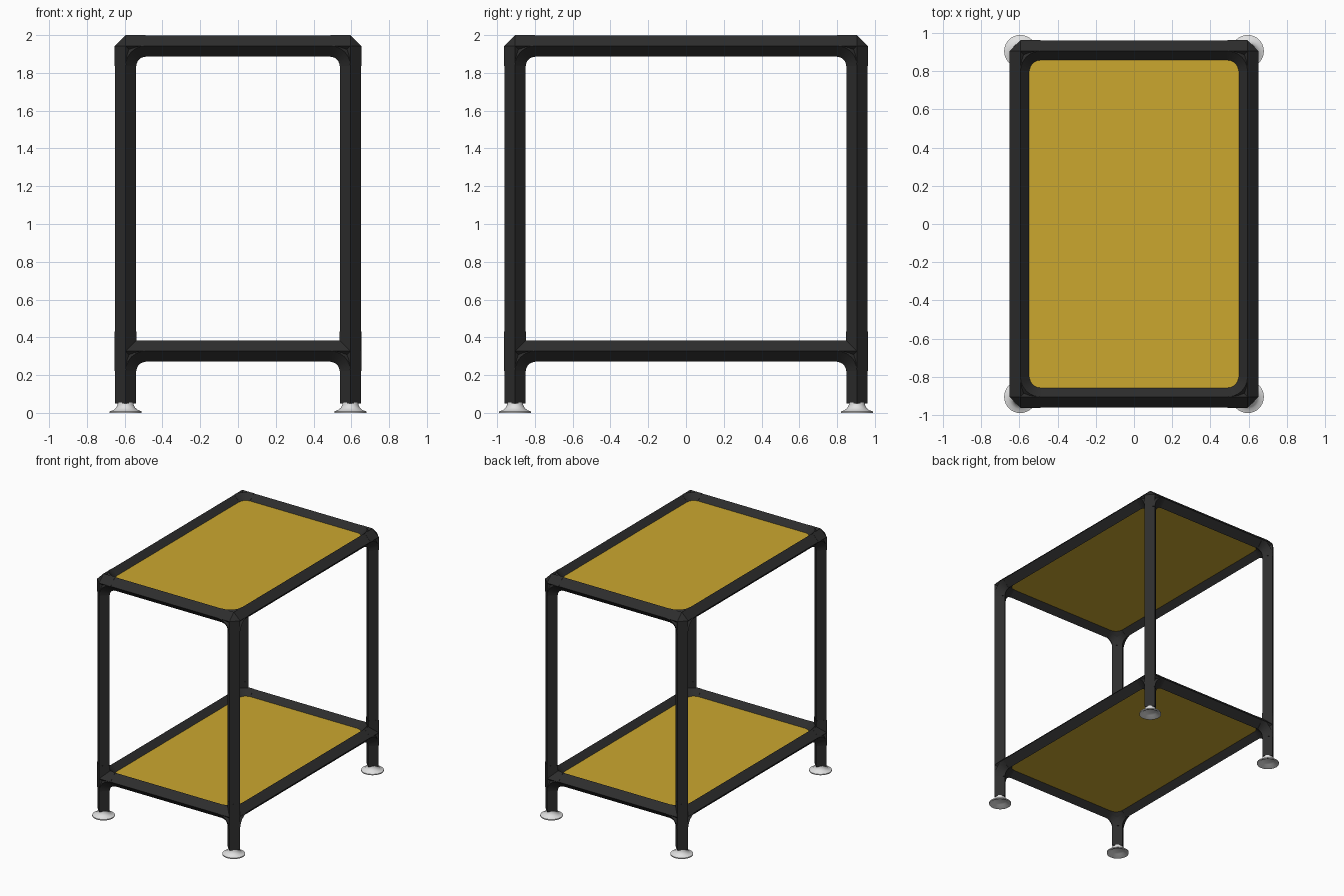
import bpy, bmesh
from math import sin, cos, pi
from mathutils import Vector

cube = bpy.data.objects.get("Cube")
if cube:
    bpy.data.objects.remove(cube, do_unlink=True)


def material(name, color, roughness):
    m = bpy.data.materials.new(name)
    m.use_nodes = True
    m.diffuse_color = (*color, 1)
    bsdf = m.node_tree.nodes["Principled BSDF"]
    bsdf.inputs["Base Color"].default_value = (*color, 1)
    bsdf.inputs["Roughness"].default_value = roughness
    return m


BLACK = material("black frame", (0.026, 0.026, 0.026), 0.6)
YELLOW = material("yellow panel", (0.6, 0.39, 0.028), 0.6)
PALE = material("pale grey foot", (0.75, 0.75, 0.75), 0.5)

X, Y = 0.595, 0.905             # leg centre lines
TOP, LOW = 1.9425, 0.327        # rail centre lines
TUBE, JOINT = 0.056, 0.0575     # tube and fitting radii
REACH = 0.105                   # fitting arm length
LEG_BOTTOM = 0.05


def finish(bm, name, mat, smooth=False):
    bmesh.ops.remove_doubles(bm, verts=bm.verts, dist=0.0001)
    bmesh.ops.recalc_face_normals(bm, faces=bm.faces)
    mesh = bpy.data.meshes.new(name)
    bm.to_mesh(mesh)
    bm.free()
    mesh.materials.append(mat)
    ob = bpy.data.objects.new(name, mesh)
    bpy.context.collection.objects.link(ob)
    if smooth:
        bpy.ops.object.select_all(action='DESELECT')
        ob.select_set(True)
        bpy.context.view_layer.objects.active = ob
        bpy.ops.object.shade_smooth_by_angle(angle=pi / 5)
    return ob


def loft(bm, rings):
    """Skin four-sided rings, each given as (centre, u, v, radius)."""
    loops = [[bm.verts.new(c + d * r) for d in (u, v, -u, -v)]
             for c, u, v, r in rings]
    for a, b in zip(loops, loops[1:]):
        for i in range(4):
            j = (i + 1) % 4
            bm.faces.new((a[i], a[j], b[j], b[i]))
    bm.faces.new(loops[0])
    if rings[-1][3] > 0.001:
        bm.faces.new(loops[-1])


def side_axes(d):
    u = Vector((0, 1, 0)) if abs(d.x) > 0.5 else Vector((1, 0, 0))
    return u, d.cross(u)


def tube(name, start, end):
    bm = bmesh.new()
    start, end = Vector(start), Vector(end)
    u, v = side_axes((end - start).normalized())
    loft(bm, [(start, u, v, TUBE), (end, u, v, TUBE)])
    finish(bm, name, BLACK)


def fitting(name, centre, sx, sy, through):
    """Corner joint: pointed arms plus rounded elbows between them."""
    bm = bmesh.new()
    c = Vector(centre)
    arms = [Vector((-sx, 0, 0)), Vector((0, -sy, 0)), Vector((0, 0, -1))]
    up = [Vector((0, 0, 1))] if through else []
    for d in arms + up:
        u, v = side_axes(d)
        loft(bm, [(c + d * REACH, u, v, JOINT), (c, u, v, JOINT),
                  (c - d * JOINT, u, v, 0)])
    for i in range(3):
        a, b = arms[i], arms[(i + 1) % 3]
        n = a.cross(b)
        pivot = c + (a + b) * REACH
        rings = []
        for k in range(7):
            t = k / 6 * pi / 2
            out = -a * sin(t) - b * cos(t)
            rings.append((pivot + out * REACH, out, n, JOINT))
        loft(bm, rings)
    finish(bm, name, BLACK, True)


def foot(name, x, y):
    # Flared levelling foot with a recessed underside
    profile = [(0, 0.02), (0.045, 0.018), (0.072, 0), (0.085, 0),
               (0.085, 0.008), (0.064, 0.015), (0.05, 0.028),
               (0.043, 0.042), (0.042, 0.054), (0, 0.054)]
    bm = bmesh.new()
    verts = [bm.verts.new((r, 0, z)) for r, z in profile]
    edges = [bm.edges.new(p) for p in zip(verts, verts[1:])]
    bmesh.ops.spin(bm, geom=verts + edges, cent=(0, 0, 0), axis=(0, 0, 1),
                   angle=2 * pi, steps=32)
    finish(bm, name, PALE, True).location = (x, y, 0)


# Legs, feet and corner fittings
for sx, side in ((1, "left"), (-1, "right")):
    for sy, end in ((-1, "front"), (1, "back")):
        x, y, tag = sx * X, sy * Y, f"{end}_{side}"
        tube(f"{tag}_leg", (x, y, LEG_BOTTOM), (x, y, TOP - REACH / 2))
        foot(f"{tag}_foot", x, y)
        fitting(f"{tag}_top_elbow", (x, y, TOP), sx, sy, False)
        fitting(f"{tag}_lower_tee", (x, y, LOW), sx, sy, True)

# Rails and shelf panels on both levels
for z, level in ((TOP, "top"), (LOW, "lower")):
    ex, ey = X - REACH / 2, Y - REACH / 2
    for s, end, side in ((-1, "front", "right"), (1, "back", "left")):
        tube(f"{level}_{end}_rail", (-ex, s * Y, z), (ex, s * Y, z))
        tube(f"{level}_{side}_rail", (s * X, -ey, z), (s * X, ey, z))
    bm = bmesh.new()
    bmesh.ops.create_cube(bm, size=1)
    bmesh.ops.scale(bm, vec=(2 * X - 0.04, 2 * Y - 0.04, 0.02), verts=bm.verts)
    finish(bm, f"{level}_panel", YELLOW).location.z = z
